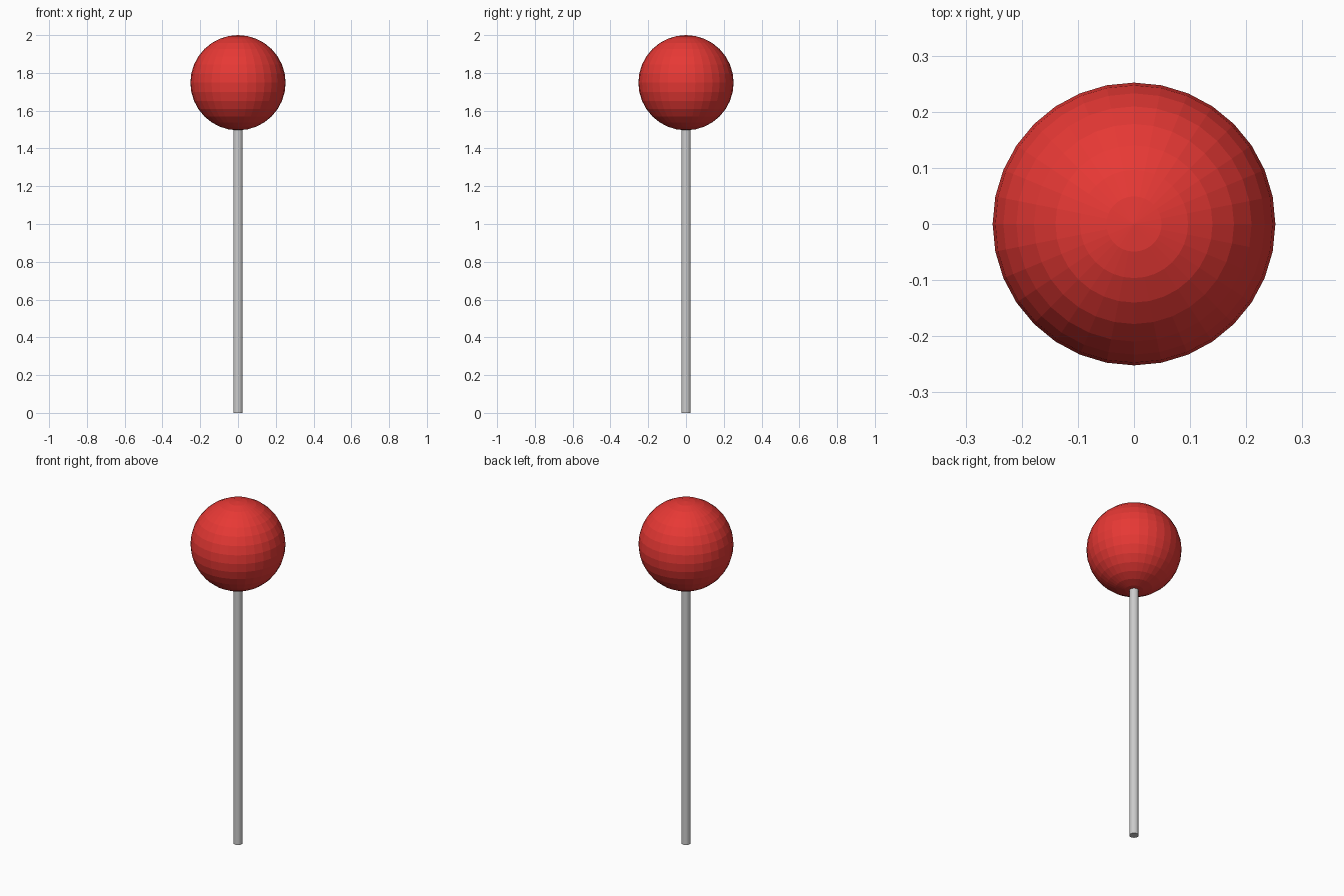
import bpy

if "Cube" in bpy.data.objects:
    bpy.data.objects.remove(bpy.data.objects["Cube"])

RADIUS = 0.252     # candy ball
HEIGHT = 2.0
STICK_TOP = HEIGHT - 2 * RADIUS + 0.006   # just meets the ball's underside

# Stick
bpy.ops.mesh.primitive_cylinder_add(vertices=32, radius=0.025, depth=STICK_TOP,
                                    location=(0, 0, STICK_TOP / 2))
bpy.context.object.name = "stick"

# Candy ball, flat faceted
bpy.ops.mesh.primitive_uv_sphere_add(segments=32, ring_count=16, radius=RADIUS,
                                     location=(0, 0, HEIGHT - RADIUS))
ball = bpy.context.object
ball.name = "candy_ball"
red = bpy.data.materials.new("red_candy")
red.diffuse_color = (0.8, 0.04, 0.035, 1)
red.use_nodes = True
red.node_tree.nodes["Principled BSDF"].inputs["Base Color"].default_value = red.diffuse_color
ball.data.materials.append(red)
